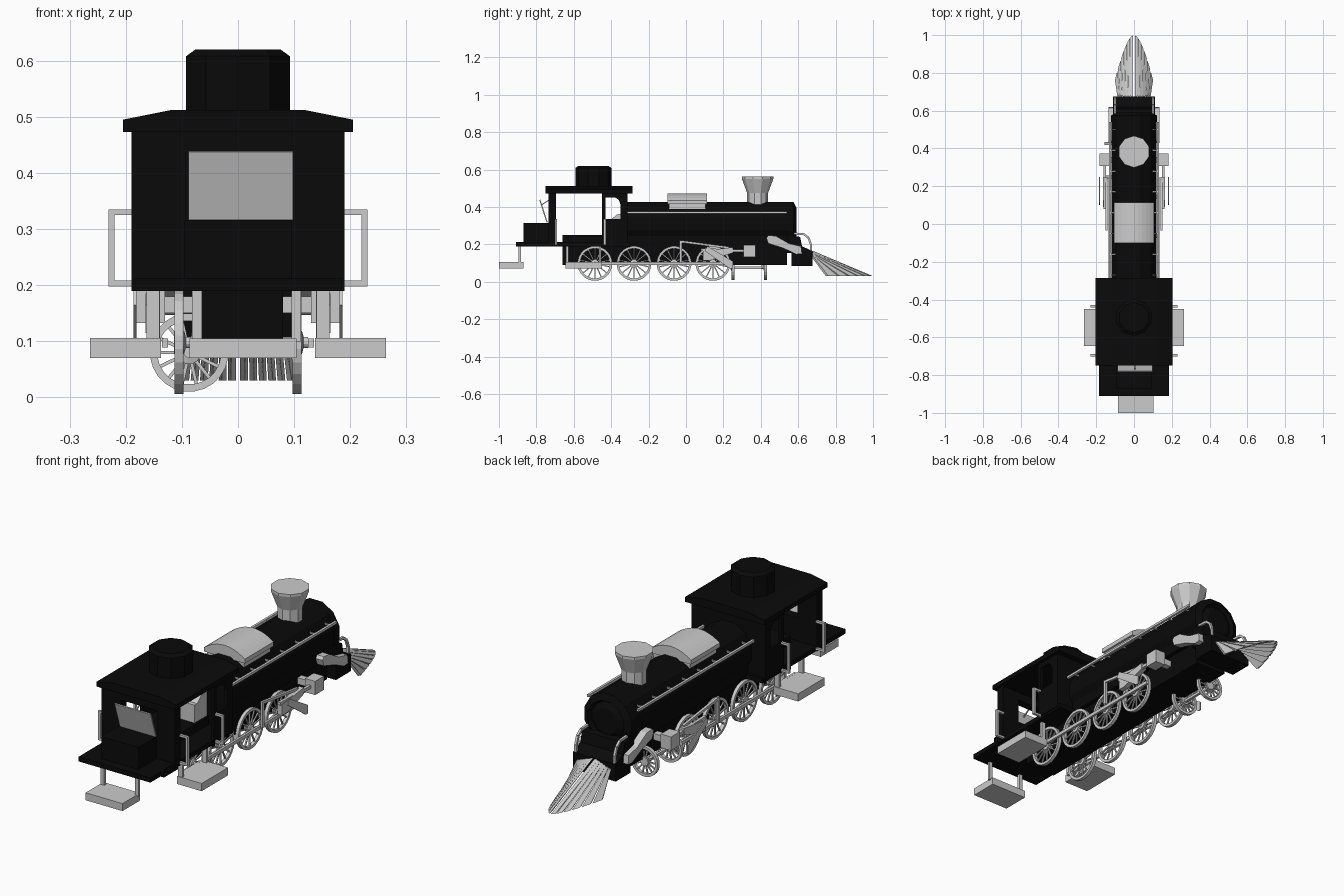
import bpy, bmesh, math
from mathutils import Matrix, Vector

if "Cube" in bpy.data.objects:
    bpy.data.objects.remove(bpy.data.objects["Cube"])


def material(name, v):
    m = bpy.data.materials.new(name)
    m.diffuse_color = (v, v, v, 1)
    m.use_nodes = True
    m.node_tree.nodes["Principled BSDF"].inputs["Base Color"].default_value = m.diffuse_color
    return m


BLACK = material("black_paint", 0.003)
STEEL = material("light_steel", 0.6)


def finish(name, bm, mat):
    bmesh.ops.recalc_face_normals(bm, faces=bm.faces[:])
    me = bpy.data.meshes.new(name)
    bm.to_mesh(me)
    bm.free()
    me.materials.append(mat)
    ob = bpy.data.objects.new(name, me)
    bpy.context.collection.objects.link(ob)
    return ob


def add_box(bm, x0, x1, y0, y1, z0, z1):
    m = Matrix.Translation(((x0 + x1) / 2, (y0 + y1) / 2, (z0 + z1) / 2))
    bmesh.ops.create_cube(bm, size=1, matrix=m @ Matrix.Diagonal((x1 - x0, y1 - y0, z1 - z0, 1)))


def add_rod(bm, p, q, w, h=None):
    """Square bar from p to q."""
    p, q = Vector(p), Vector(q)
    d = q - p
    rot = d.to_track_quat('Z', 'Y').to_matrix().to_4x4()
    bmesh.ops.create_cube(bm, size=1, matrix=Matrix.Translation((p + q) / 2) @ rot
                          @ Matrix.Diagonal((w, h or w, d.length, 1)))


def add_prism(bm, pts, axis, a, b):
    """Extrude an outline along x (pts = y,z) or along y (pts = x,z)."""
    def at(p, t):
        return (t, p[0], p[1]) if axis == 'x' else (p[0], t, p[1])
    lo = [bm.verts.new(at(p, a)) for p in pts]
    hi = [bm.verts.new(at(p, b)) for p in pts]
    bm.faces.new(lo)
    bm.faces.new(hi[::-1])
    for i in range(len(pts)):
        j = (i + 1) % len(pts)
        bm.faces.new((lo[i], lo[j], hi[j], hi[i]))


def add_lathe(bm, prof, n, mat, closed=False):
    """Turn (radius, height) points around local z; closed makes a ring."""
    rings = [[bm.verts.new(mat @ Vector((r * math.cos(math.tau * (i + .5) / n),
                                         r * math.sin(math.tau * (i + .5) / n), h)))
              for i in range(n)] for r, h in prof]
    pairs = list(zip(rings, rings[1:])) + ([(rings[-1], rings[0])] if closed else [])
    for a, b in pairs:
        for i in range(n):
            j = (i + 1) % n
            bm.faces.new((a[i], a[j], b[j], b[i]))
    if not closed:
        bm.faces.new(rings[0])
        bm.faces.new(rings[-1])


def boxes(name, mat, *dims):
    bm = bmesh.new()
    for d in dims:
        add_box(bm, *d)
    return finish(name, bm, mat)


def prism(name, mat, pts, axis, a, b):
    bm = bmesh.new()
    add_prism(bm, pts, axis, a, b)
    return finish(name, bm, mat)


def lathe(name, mat, prof, n, m):
    bm = bmesh.new()
    add_lathe(bm, prof, n, m)
    return finish(name, bm, mat)


def wheel(name, loc, r, axis, spokes=14):
    rot = Matrix.Rotation(math.pi / 2, 4, 'Y' if axis == 'x' else 'X')
    m = Matrix.Translation(loc) @ rot
    bm = bmesh.new()
    add_lathe(bm, [(r, -.008), (r, .008), (r - .013, .008), (r - .013, -.008)], 24, m, True)
    add_lathe(bm, [(.021, -.009), (.021, .009), (.01, .012), (.01, .02)], 12, m)
    for i in range(spokes):
        t = math.tau * i / spokes
        d = Vector((math.cos(t), math.sin(t), 0))
        add_rod(bm, m @ (d * .015), m @ (d * (r - .008)), .006)
    return finish(name, bm, STEEL)


ALONG_Y = Matrix.Rotation(-math.pi / 2, 4, 'X')

# Frame, floor and front deck
boxes("main_frame", BLACK, (-.08, .08, -.66, .54, .09, .25))
boxes("cab_floor", BLACK, (-.185, .185, -.91, -.30, .19, .212))
boxes("platform_box", BLACK, (-.095, .095, -.87, -.73, .21, .315))
prism("nose_deck", BLACK, [(.565, .085), (.675, .085), (.675, .165), (.62, .19), (.61, .24), (.54, .25), (.54, .155), (.565, .155)],
      'x', -.11, .11)

# Boiler and smokebox
lathe("boiler", BLACK, [(.122, -.32), (.122, .56)], 12, Matrix.Translation((0, 0, .308)) @ ALONG_Y)
lathe("smokebox_rim", BLACK, [(.125, .54), (.125, .575), (.095, .59), (.085, .575), (.06, .59)], 12,
      Matrix.Translation((0, 0, .305)) @ ALONG_Y)
boxes("boiler_skirt", BLACK, (-.1, .1, -.32, .56, .2, .26))

# Chimney
lathe("chimney", STEEL, [(.056, .39), (.056, .475), (.084, .55), (.084, .562)], 10,
      Matrix.Translation((.0, .383, 0)))

# Arched cover over the boiler
arch = [(.105 * t / 5, .472 - .037 * (t / 5) ** 2) for t in range(-5, 6)]
prism("boiler_cover", STEEL, arch + [(.105, .415), (-.105, .415)], 'y', -.10, .113)
boxes("cover_base", STEEL, (-.095, .095, -.09, .105, .39, .43))

# Cab walls with wide doorways, side windows and a front window opening
boxes("cab_front_wall", BLACK, (-.19, -.088, -.735, -.695, .19, .49), (.098, .19, -.735, -.695, .19, .49),
      (-.088, .098, -.735, -.695, .19, .32), (-.088, .098, -.735, -.695, .435, .49))
window_wall = [(-.45, .2), (-.315, .2), (-.315, .48), (-.45, .48), (-.45, .45), (-.375, .45),
               (-.357, .435), (-.35, .41), (-.35, .335), (-.43, .335), (-.43, .45), (-.45, .45)]
for s in (-1, 1):
    bm = bmesh.new()
    a, b = s * .175, s * .19
    add_box(bm, min(a, b), max(a, b), -.45, -.43, .2, .45)
    add_prism(bm, [(-.43, .2), (-.315, .2), (-.315, .335), (-.43, .335)], 'x', a, b)
    add_prism(bm, [(-.35, .335), (-.315, .335), (-.315, .48), (-.45, .48), (-.45, .45),
                   (-.378, .45), (-.358, .437), (-.35, .41)], 'x', a, b)
    finish("cab_side_wall", bm, BLACK)
boxes("cab_back_wall", BLACK, (-.19, .19, -.33, -.313, .2, .485))
prism("cab_roof", BLACK, [(-.205, .473), (.205, .473), (.205, .495), (.12, .512), (-.12, .512), (-.205, .495)],
      'y', -.75, -.285)
lathe("roof_dome", BLACK, [(.097, .5), (.097, .608), (.08, .62)], 10, Matrix.Translation((0, -.495, 0)))
prism("firebox", STEEL, [(-.42, .21), (-.33, .21), (-.33, .365), (-.37, .36), (-.40, .333), (-.42, .333)], 'x', -.07, .07)

# Tilted front window
bm = bmesh.new()
add_rod(bm, (.005, -.742, .317), (.005, -.782, .438), .186, .006)
add_rod(bm, (.005, -.735, .435), (.005, -.775, .41), .005)
finish("tilted_window", bm, STEEL)

# Front step
boxes("front_step", STEEL, (-.086, .104, -1.0, -.87, .07, .105),
      (-.082, -.064, -.895, -.882, .1, .192), (.095, .112, -.895, -.882, .1, .192))

# Cowcatcher: slats fanning from the deck to a pointed lower edge
bm = bmesh.new()
N = 6
for s in (-1, 1):
    def top(t):
        return Vector((s * (.004 + .085 * t), .68, .165 - .03 * t))

    def foot(t):
        return Vector((s * (.004 + .1 * t), 1.0 - .25 * t ** 1.6, .03))
    for i in range(N):
        t0, t1 = i / N, (i + 1) / N
        ridge = (t0 + t1) / 2
        back = Vector((0, -.035, 0))
        v = [bm.verts.new(p) for p in (top(t0), foot(t0), foot(t1 - .03), top(t1),
                                       top(ridge) + back / 3, foot(ridge) + back)]
        for f in ((0, 1, 2, 3), (0, 4, 5, 1), (3, 2, 5, 4), (1, 5, 2), (0, 3, 4)):
            bm.faces.new([v[k] for k in f])
finish("cowcatcher", bm, STEEL)

# Lengthwise small wheels with their axle, on the left only
for y in (.25, .425):
    wheel("small_wheel", (-.087, y, .08), .07, 'y')
bm = bmesh.new()
add_rod(bm, (-.087, .25, .075), (-.087, .425, .075), .012)
finish("small_axle", bm, STEEL)

WHEELS = (-.487, -.278, -.064, .144)
for y in WHEELS:
    bm = bmesh.new()
    add_rod(bm, (-.1, y, .1), (.1, y, .1), .015)
    finish("drive_axle", bm, STEEL)

# Parts repeated on both sides
for s in (-1, 1):
    for y in WHEELS:
        wheel("drive_wheel", (s * .105, y, .098), .093, 'x')

    def sbox(bm, a, b, *rest):
        add_box(bm, min(s * a, s * b), max(s * a, s * b), *rest)

    # Side step with hangers
    bm = bmesh.new()
    sbox(bm, .137, .264, -.645, -.45, .07, .106)
    for y in (-.635, -.46):
        sbox(bm, .14, .163, y - .006, y + .006, .1, .192)
    finish("side_step", bm, STEEL)

    # Cab handrails
    bm = bmesh.new()
    for y in (-.695, -.435):
        sbox(bm, .22, .231, y - .006, y + .006, .198, .335)
        for z in (.203, .33):
            sbox(bm, .185, .231, y - .006, y + .006, z - .005, z + .005)
    finish("cab_handrail", bm, STEEL)

    # Boiler handrail with brackets
    bm = bmesh.new()
    add_rod(bm, (s * .128, -.315, .37), (s * .128, .54, .37), .011)
    for i in range(8):
        add_rod(bm, (s * .095, -.27 + i * .11, .37), (s * .128, -.27 + i * .11, .37), .007)
    finish("boiler_handrail", bm, STEEL)

    # Coupling rod, connecting rod, valve gear and cylinder
    bm = bmesh.new()
    add_rod(bm, (s * .13, -.62, .097), (s * .13, .25, .097), .011, .016)
    finish("coupling_rod", bm, STEEL)
    bm = bmesh.new()
    add_rod(bm, (s * .145, -.03, .216), (s * .145, .23, .182), .012)
    add_rod(bm, (s * .145, -.028, .1), (s * .145, -.028, .222), .012)
    add_rod(bm, (s * .155, .08, .172), (s * .155, .32, .165), .014)
    finish("valve_rods", bm, STEEL)
    prism("valve_plate", STEEL, [(.09, .115), (.13, .115), (.25, .155), (.25, .185), (.09, .165)],
          'x', s * .14, s * .165)
    prism("drop_link", STEEL, [(.1, .165), (.235, .07), (.25, .07), (.25, .11), (.115, .19)],
          'x', s * .181, s * .186)
    bm = bmesh.new()
    sbox(bm, .13, .183, .307, .372, .133, .197)
    sbox(bm, .07, .135, .325, .355, .15, .18)
    finish("cylinder", bm, STEEL)

    # Steam pipe and curved front rail
    prism("steam_pipe", STEEL, [(.43, .235), (.44, .248), (.48, .245), (.55, .205), (.615, .19), (.62, .15),
                                (.59, .147), (.52, .18), (.44, .205)], 'x', s * .1, s * .135)
    bm = bmesh.new()
    path = [(.57, .258), (.63, .255), (.655, .235), (.668, .2), (.668, .16)]
    for p, q in zip(path, path[1:]):
        add_rod(bm, (s * .1, *p), (s * .1, *q), .011)
    finish("front_rail", bm, STEEL)
